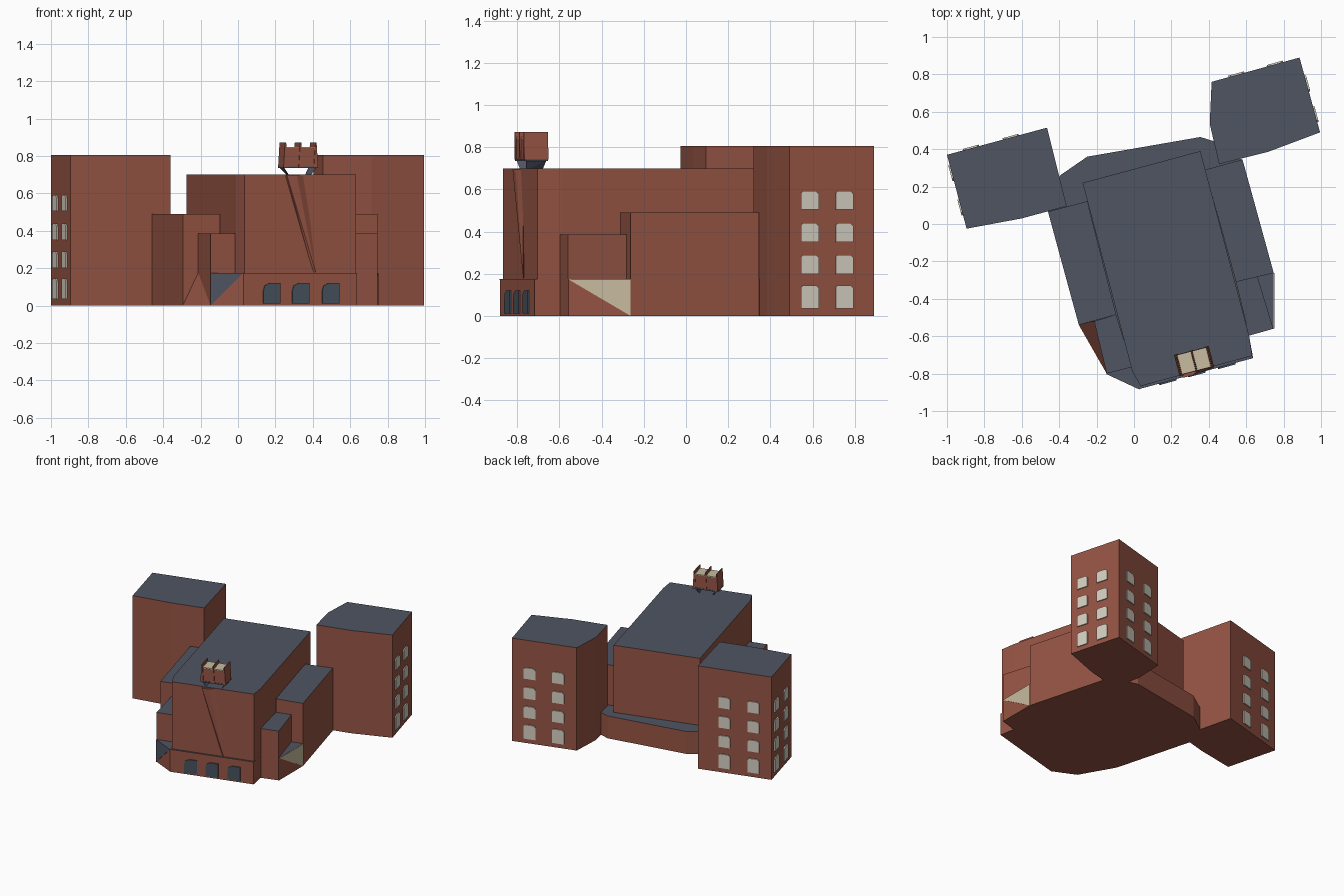
import bpy, bmesh, math
from mathutils import Vector

if "Cube" in bpy.data.objects:
    bpy.data.objects.remove(bpy.data.objects["Cube"])


def material(name, rgb):
    m = bpy.data.materials.new(name)
    m.diffuse_color = (*rgb, 1)
    m.use_nodes = True
    m.node_tree.nodes["Principled BSDF"].inputs["Base Color"].default_value = m.diffuse_color
    return m


BRICK = material("red brick", (0.30, 0.088, 0.057))
ROOF = material("slate roof", (0.078, 0.09, 0.122))
CREAM = material("cream stone", (0.58, 0.50, 0.35))
PANE = material("pale window", (0.66, 0.62, 0.53))
GLASS = material("dark glass", (0.062, 0.082, 0.108))


def finish(name, bm, mats, top_index=None):
    bmesh.ops.recalc_face_normals(bm, faces=bm.faces)
    if top_index is not None:
        for f in bm.faces:
            f.normal_update()
            f.material_index = top_index if f.normal.z > 0.9 else 0
    me = bpy.data.meshes.new(name)
    bm.to_mesh(me)
    bm.free()
    for m in mats:
        me.materials.append(m)
    ob = bpy.data.objects.new(name, me)
    bpy.context.collection.objects.link(ob)
    return ob


def prism(name, pts, z0, z1, side=BRICK, top=ROOF):
    """Vertical walls over a plan outline, with the roof in its own colour."""
    bm = bmesh.new()
    f = bm.faces.new([bm.verts.new((x, y, z0)) for x, y in pts])
    r = bmesh.ops.extrude_face_region(bm, geom=[f])
    for v in r["geom"]:
        if isinstance(v, bmesh.types.BMVert):
            v.co.z = z1
    return finish(name, bm, [side, top], 1)


def hull(name, pts, mat):
    bm = bmesh.new()
    for p in pts:
        bm.verts.new(p)
    bmesh.ops.convex_hull(bm, input=bm.verts[:])
    return finish(name, bm, [mat])


def wall_plate(name, a, b, shape, mat, t=0.008):
    """Thin plate on the wall a-b (outside is to the right of a->b).
    shape: (distance along the wall, height) points."""
    a, b = Vector((*a, 0)), Vector((*b, 0))
    u = (b - a).normalized()
    n = Vector((u.y, -u.x, 0))
    pts = []
    for off in (-0.002, t):
        pts += [a + u * s + n * off + Vector((0, 0, z)) for s, z in shape]
    return hull(name, pts, mat)


# Low base storey, including the rear apron
P, Q, R, F = (-0.295, -0.54), (-0.213, -0.52), (-0.146, -0.80), (0.03, -0.882)
G = (0.637, -0.717)
S, T = (0.747, -0.558), (0.747, -0.262)
prism("base_storey", [F, G, (0.615, -0.597), S, T, (0.58, 0.342), (0.435, 0.44),
                      (0.355, 0.465), (-0.25, 0.36), (-0.395, 0.26),
                      (-0.46, 0.07), P, Q, R], 0, 0.175)
hull("corner_ramp", [(*P, 0), (*R, 0), (*Q, 0), (*Q, 0.175)], BRICK)

# Triangular coloured panels on the two cut corners
w = (Vector(F) - Vector(R)).length
wall_plate("slate_corner_panel", R, F, [(0, 0), (0, 0.175), (w, 0.175)], ROOF, 0.003)
w = (Vector(T) - Vector(S)).length
wall_plate("cream_corner_panel", S, T, [(0, 0.174), (w, 0.174), (w, 0)], CREAM, 0.003)

# Main hall with its narrow cut front corners
prism("main_hall", [(0.035, -0.867), (0.632, -0.705), (0.615, -0.595),
                    (0.355, 0.39), (-0.275, 0.22), (-0.01, -0.785)], 0.01, 0.70)

# Side wings, each stepping down toward the front
prism("right_wing", [(0.545, -0.31), T, (0.58, 0.345), (0.38, 0.29)], 0, 0.49)
prism("right_front_step", [(0.545, -0.31), (0.66, -0.28), (0.745, -0.56),
                           (0.615, -0.597)], 0.01, 0.386)
prism("left_wing", [(-0.095, -0.485), (-0.25, 0.122), (-0.46, 0.066), P], 0, 0.49)
prism("left_front_step", [(-0.095, -0.485), Q, R, (-0.01, -0.765)], 0.01, 0.386)

# Corner towers
RT = [(0.995, 0.49), (0.885, 0.89), (0.415, 0.76), (0.405, 0.535),
      (0.455, 0.32), (0.715, 0.385)]
LT = [(-0.465, 0.515), (-1.0, 0.37), (-0.895, -0.025), (-0.6, 0.03), (-0.36, 0.095)]
prism("right_tower", RT, 0, 0.805)
prism("left_tower", LT, 0, 0.805)

# Tower windows: two columns of four on the outer and rear walls
rows = [(0.035, 0.145), (0.20, 0.29), (0.35, 0.44), (0.505, 0.592)]


def tower_windows(name, a, b, centres):
    for i, c in enumerate(centres):
        for j, (z0, z1) in enumerate(rows):
            h = 0.044
            wall_plate(f"{name}_window_{i}_{j}", a, b,
                       [(c - h, z0), (c + h, z0), (c + h, z1 - 0.015),
                        (c + h - 0.015, z1), (c - h + 0.01, z1), (c - h, z1 - 0.01)], PANE)


tower_windows("right_tower_side", RT[0], RT[1], (0.10, 0.27))
tower_windows("right_tower_rear", RT[1], RT[2], (0.135, 0.35))
tower_windows("left_tower_rear", LT[0], LT[1], (0.20, 0.42))
tower_windows("left_tower_side", LT[1], LT[2], (0.10, 0.29))

# Entrance windows with a cut upper corner
for i, x in enumerate((0.18, 0.335, 0.495)):
    c, h = (x - 0.03) * 1.036, 0.048
    wall_plate(f"entrance_window_{i}", F, G,
               [(c - h, 0.012), (c + h, 0.012), (c + h, 0.12),
                (c - h + 0.035, 0.12), (c - h + 0.008, 0.105), (c - h, 0.075)], GLASS)

# Tapering buttress on the front wall
hull("front_buttress", [(0.25, -0.80, 0.695), (0.262, -0.822, 0.695), (0.315, -0.808, 0.695),
                        (0.36, -0.772, 0.695), (0.40, -0.765, 0.18),
                        (0.415, -0.772, 0.18)], BRICK)

# Roof turret, set square to the hall
ang = math.radians(14.5)
U = Vector((math.cos(ang), math.sin(ang), 0))
V = Vector((-math.sin(ang), math.cos(ang), 0))
C = Vector((0.321, -0.732, 0))


def local(u, v, z):
    return C + U * u + V * v + Vector((0, 0, z))


def block(name, u0, u1, v0, v1, z0, z1, mat):
    hull(name, [local(u, v, z) for u in (u0, u1) for v in (v0, v1) for z in (z0, z1)], mat)


block("turret_box", -0.088, 0.088, -0.054, 0.054, 0.742, 0.842, BRICK)
block("turret_cap", -0.086, 0.086, -0.053, 0.053, 0.842, 0.849, CREAM)
block("turret_floor", -0.096, 0.096, -0.056, 0.056, 0.735, 0.744, ROOF)
# Upright fins, narrowing to the top
for i, u in enumerate((-0.084, 0.0, 0.084)):
    hull(f"turret_fin_{i}", [local(u + d, v, z) for v in (-0.06, 0.058)
                             for d, z in ((-0.011, 0.742), (0.011, 0.742),
                                          (-0.003, 0.873), (0.003, 0.873))], BRICK)
# Splayed struts down to the roof
for i, s in enumerate((-1, 1)):
    hull(f"turret_strut_{i}", [local(s * 0.09, -0.05, 0.738), local(s * 0.09, 0.05, 0.738),
                               local(s * 0.07, 0.05, 0.738), local(s * 0.055, -0.04, 0.69),
                               local(s * 0.045, 0.04, 0.69)], ROOF)
